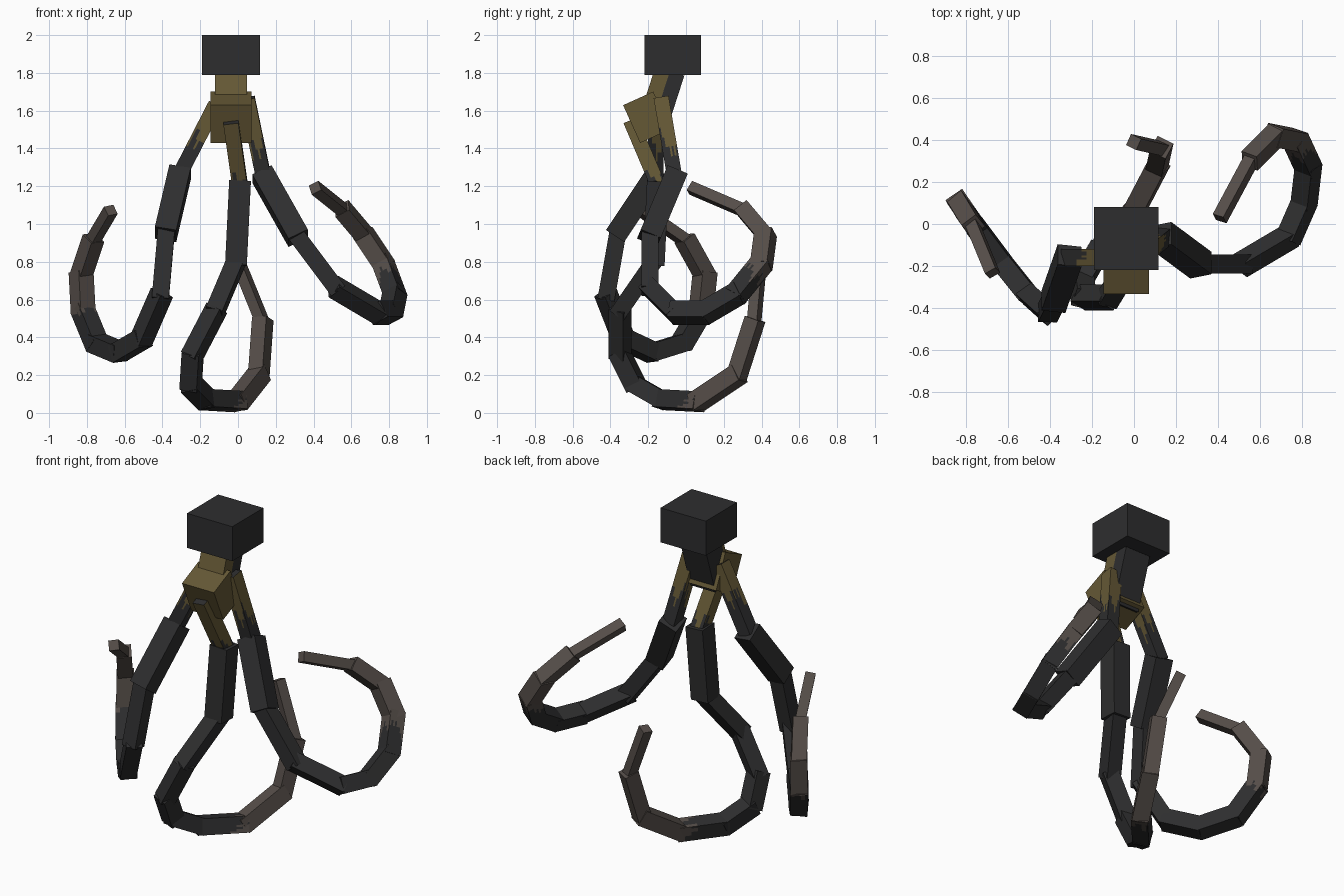
import bpy, bmesh, math
from mathutils import Vector, Matrix

cube = bpy.data.objects.get("Cube")
if cube:
    bpy.data.objects.remove(cube, do_unlink=True)


def material(name, rgb):
    mat = bpy.data.materials.new(name)
    mat.use_nodes = True
    mat.diffuse_color = (*rgb, 1)
    mat.node_tree.nodes["Principled BSDF"].inputs["Base Color"].default_value = (*rgb, 1)
    return mat


MATS = [material("charcoal", (0.027, 0.027, 0.028)),
        material("olive_gold", (0.130, 0.098, 0.036)),
        material("grey_brown", (0.090, 0.074, 0.065))]
DARK, GOLD, BROWN = range(3)


def beam(name, start, end, width, depth, side=(1, 0, 0), rule=None, colour=DARK, lap=0.0):
    """Box running from start to end; rule(t, point) picks a colour per patch."""
    a, b = Vector(start), Vector(end)
    axis = (b - a).normalized()
    a, b = a - axis * lap, b + axis * lap
    x = Vector(side)
    x = (x - axis * x.dot(axis)).normalized()
    y = axis.cross(x)
    rot = Matrix((x, y, axis)).transposed().to_4x4()
    bm = bmesh.new()
    bmesh.ops.create_cube(bm, size=1)
    if rule:
        bmesh.ops.subdivide_edges(bm, edges=bm.edges[:], cuts=7, use_grid_fill=True)
    for f in bm.faces:
        c = f.calc_center_median()
        f.material_index = rule(c.z + 0.5, c) if rule else colour
    size = Matrix.Diagonal((width, depth, (b - a).length, 1))
    bm.transform(Matrix.Translation((a + b) / 2) @ rot @ size)
    mesh = bpy.data.meshes.new(name)
    bm.to_mesh(mesh)
    bm.free()
    for m in MATS:
        mesh.materials.append(m)
    obj = bpy.data.objects.new(name, mesh)
    bpy.context.collection.objects.link(obj)
    return obj


def jag(p):
    """Stepped ragged edge for the patchy colour borders."""
    return 0.14 * math.sin(9 * p.x + 5 * p.y + 1) + 0.07 * math.sin(21 * p.y - 13 * p.x)


# Head, neck and body
beam("head", (-0.037, -0.07, 1.79), (-0.037, -0.07, 2.0), 0.305, 0.3)


def neck_rule(t, p):
    return GOLD if p.y + jag(p) * 1.5 < -0.22 or (p.x > 0.49 and p.y < -0.1) else DARK


beam("neck", (-0.037, -0.185, 1.5), (-0.037, -0.085, 1.81), 0.17, 0.16, rule=neck_rule)
beam("body", (-0.037, -0.163, 1.465), (-0.037, -0.253, 1.665), 0.215, 0.175, colour=GOLD)

# Limb paths from the body to the curled tip
LIMBS = {
    "right_limb": ([(-.12, -.16, 1.63), (-.31, -.16, 1.26), (-.38, -.36, .96), (-.41, -.42, .62),
                    (-.51, -.33, .39), (-.63, -.18, .32), (-.75, -.02, .37), (-.82, .08, .54),
                    (-.83, .1, .73), (-.77, 0, .91), (-.675, -.23, 1.07)], 0.5, 6.9),
    "middle_limb": ([(-.037, -.29, 1.54), (.01, -.15, 1.21), (-.01, -.17, .8), (-.12, -.35, .54),
                     (-.24, -.35, .31), (-.25, -.27, .15), (-.17, -.13, .07), (0, .06, .06),
                     (.11, .27, .2), (.13, .36, .48), (0, .39, .8)], 0.9, 6.8),
    "left_limb": ([(.05, -.13, 1.66), (.135, -.06, 1.25), (.31, -.19, .94), (.52, -.19, .66),
                   (.74, -.06, .53), (.81, .1, .53), (.83, .27, .63), (.77, .4, .79),
                   (.67, .42, .94), (.56, .31, 1.07), (.41, .03, 1.19)], 0.6, 6.6),
}
WIDTHS = [0.08, 0.115, 0.09, 0.09, 0.095, 0.095, 0.095, 0.095, 0.085, 0.058]

for name, (path, gold_end, brown_start) in LIMBS.items():
    pts = [Vector(p) for p in path]
    curl = (pts[7] - pts[4]).cross(pts[10] - pts[7]).normalized()
    if curl.x < 0:
        curl = -curl
    for i, w in enumerate(WIDTHS):
        def patchy(t, p, i=i):
            u = i + t + jag(p)
            if i == 0:
                return GOLD if u < gold_end and t > 0.01 else DARK
            return BROWN if u > brown_start else DARK

        border = i == 0 or abs(i + 0.5 - brown_start) < 0.75
        beam(f"{name}_segment_{i + 1}", pts[i], pts[i + 1], w, w,
             side=(1, 0, 0) if i < 3 else curl,
             rule=patchy if border else None,
             colour=BROWN if i > brown_start else DARK,
             lap=0.005 if i in (0, 9) else 0.018)
